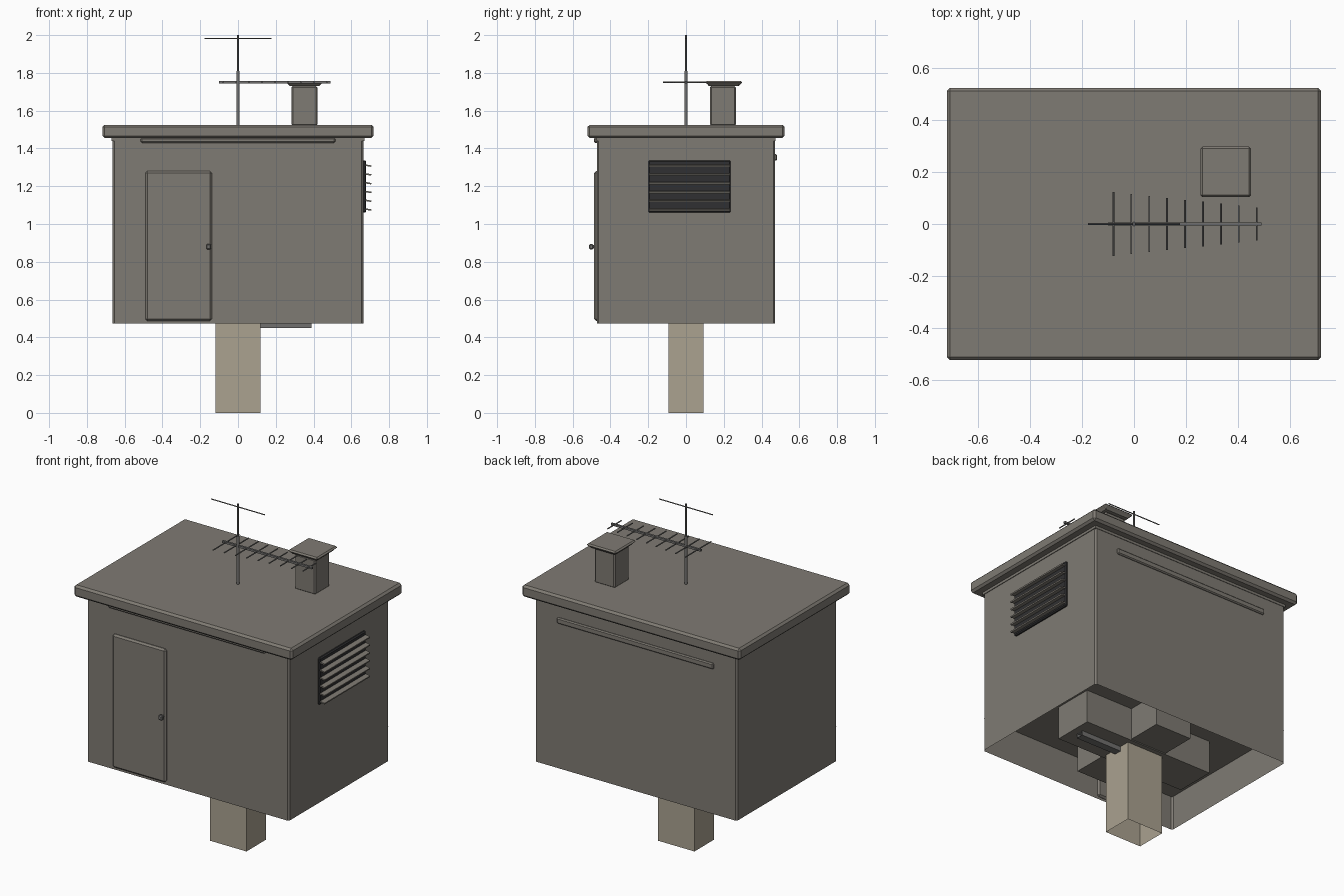
import bpy
import bmesh
from math import radians
from mathutils import Vector

cube = bpy.data.objects.get("Cube")
if cube:
    bpy.data.objects.remove(cube, do_unlink=True)

DOWN, LEFT, RIGHT = Vector((0, 0, -1)), Vector((1, 0, 0)), Vector((-1, 0, 0))


def material(name, r, g, b):
    m = bpy.data.materials.new(name)
    m.use_nodes = True
    m.diffuse_color = (r, g, b, 1)
    m.node_tree.nodes["Principled BSDF"].inputs["Base Color"].default_value = (r, g, b, 1)
    return m


WALL = material("grey_wall", 0.212, 0.197, 0.172)
POST = material("tan_post", 0.405, 0.36, 0.28)
METAL = material("grey_metal", 0.165, 0.163, 0.158)
VENT = material("vent_black", 0.03, 0.03, 0.032)


def finish(name, bm, mat):
    mesh = bpy.data.meshes.new(name)
    bm.to_mesh(mesh)
    bm.free()
    mesh.materials.append(mat)
    obj = bpy.data.objects.new(name, mesh)
    bpy.context.collection.objects.link(obj)
    return obj


def remove_sides(bm, sides):
    bm.normal_update()
    faces = [f for f in bm.faces if any(f.normal.dot(s) > 0.9 for s in sides)]
    bmesh.ops.delete(bm, geom=faces, context='FACES')


def box(name, xs, ys, zs, mat, bevel=0, tilt=0, open_sides=()):
    """Box between pairs of limits, optionally chamfered, tilted about y or open."""
    bm = bmesh.new()
    bmesh.ops.create_cube(bm, size=1)
    size = [b - a for a, b in (xs, ys, zs)]
    bmesh.ops.scale(bm, vec=size, verts=bm.verts)
    if bevel:
        bmesh.ops.bevel(bm, geom=bm.edges[:], offset=bevel, segments=1, affect='EDGES')
    remove_sides(bm, open_sides)
    obj = finish(name, bm, mat)
    obj.location = [(a + b) / 2 for a, b in (xs, ys, zs)]
    obj.rotation_euler.y = radians(tilt)
    return obj


def rod(name, start, end, radius, mat):
    """Round rod with smooth sides and flat ends."""
    start, end = Vector(start), Vector(end)
    bm = bmesh.new()
    bmesh.ops.create_cone(bm, cap_ends=True, segments=16, radius1=radius,
                          radius2=radius, depth=(end - start).length)
    for f in bm.faces:
        f.smooth = len(f.verts) == 4
    for e in bm.edges:
        e.smooth = all(f.smooth for f in e.link_faces)
    obj = finish(name, bm, mat)
    obj.location = (start + end) / 2
    obj.rotation_euler = (end - start).to_track_quat('Z', 'Y').to_euler()
    return obj


# Cabin shell with chamfered corners and an open base
bm = bmesh.new()
bmesh.ops.create_cube(bm, size=1)
bmesh.ops.scale(bm, vec=(1.33, 0.944, 0.985), verts=bm.verts)
bmesh.ops.translate(bm, vec=(0, 0, 0.9645), verts=bm.verts)
corners = [e for e in bm.edges if abs(e.verts[0].co.z - e.verts[1].co.z) > 0.5]
bmesh.ops.bevel(bm, geom=corners, offset=0.01, segments=1, affect='EDGES')
remove_sides(bm, [DOWN])
finish("cabin", bm, WALL)

# Single floor sheet set up inside the shell
bm = bmesh.new()
bmesh.ops.create_grid(bm, x_segments=1, y_segments=1, size=0.5)
bmesh.ops.scale(bm, vec=(1.325, 0.94, 1), verts=bm.verts)
finish("floor", bm, WALL).location.z = 0.675

# Hollow post, crossed beams under the floor and a small side bracket
box("post", (-0.12, 0.12), (-0.092, 0.092), (0, 0.51), POST, open_sides=[DOWN])
box("long_floor_beam", (-0.43, 0.43), (-0.12, 0.12), (0.478, 0.674), WALL)
box("cross_floor_beam", (-0.12, 0.12), (-0.33, 0.33), (0.484, 0.673), WALL)
box("post_bracket", (0.12, 0.39), (-0.015, 0.03), (0.45, 0.478), METAL,
    open_sides=[LEFT, RIGHT])

# Roof slab and the lip below it
box("roof_lip", (-0.669, 0.669), (-0.475, 0.475), (1.44, 1.46), WALL)
box("roof", (-0.718, 0.718), (-0.522, 0.522), (1.455, 1.525), WALL, 0.012)

# Long trim bars on the front and back
box("front_trim", (-0.515, 0.515), (-0.487, -0.46), (1.43, 1.457), WALL, 0.006)
box("back_trim", (-0.515, 0.515), (0.46, 0.482), (1.335, 1.37), WALL, 0.006)

# Door and handle
box("door", (-0.49, -0.138), (-0.486, -0.46), (0.487, 1.28), WALL, 0.01)
rod("handle_stem", (-0.155, -0.48, 0.88), (-0.155, -0.495, 0.88), 0.009, METAL)
box("door_handle", (-0.168, -0.142), (-0.513, -0.49), (0.866, 0.894), METAL, 0.005)

# Louvred vent on the side
box("vent_back", (0.65, 0.678), (-0.199, 0.236), (1.06, 1.337), VENT, 0.006)
for i in range(6):
    z = 1.077 + i * 0.0465
    box("vent_slat", (0.668, 0.706), (-0.195, 0.232), (z - 0.004, z + 0.004), WALL, tilt=10)

# Chimney with a tapered cap
box("chimney", (0.283, 0.42), (0.126, 0.264), (1.52, 1.731), WALL, 0.008)
cap = box("chimney_cap", (0.255, 0.449), (0.103, 0.297), (1.73, 1.757), WALL, 0.008)
for v in cap.data.vertices:
    if v.co.z < 0:
        v.co.x *= 0.88
        v.co.y *= 0.88

# Aerial mast and top crossbar
rod("mast", (0, 0, 1.52), (0, 0, 1.81), 0.009, METAL)
rod("mast_tip", (0, 0, 1.8), (0, 0, 2), 0.005, METAL)
rod("top_crossbar", (-0.177, 0, 1.982), (0.177, 0, 1.982), 0.003, METAL)

# Aerial boom with shortening crosswise elements
box("aerial_boom", (-0.1, 0.49), (-0.006, 0.006), (1.744, 1.756), METAL)
for i in range(9):
    x = -0.079 + i * 0.0687
    half = 0.122 - i * 0.0073
    rod("aerial_element", (x, -half, 1.75), (x, half, 1.75), 0.0035, METAL)
